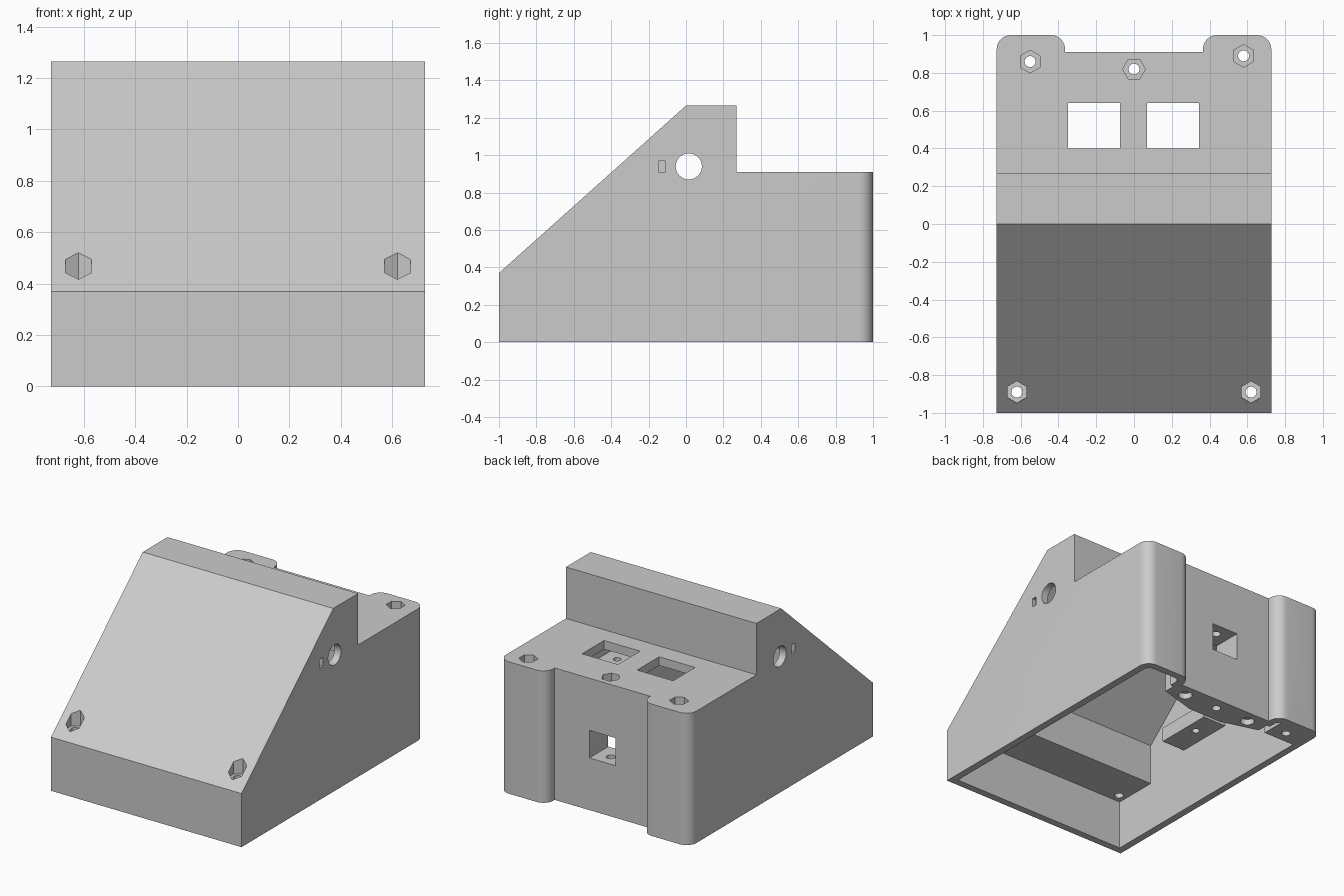
import bpy, bmesh, math
from mathutils import Matrix, Vector

cube = bpy.data.objects.get("Cube")
if cube:
    bpy.data.objects.remove(cube, do_unlink=True)

grey = bpy.data.materials.new("light_grey")
grey.use_nodes = True
grey.diffuse_color = (0.6, 0.6, 0.6, 1)
grey.node_tree.nodes["Principled BSDF"].inputs["Base Color"].default_value = (0.6, 0.6, 0.6, 1)


def prism(name, points, lo, hi, axis="z"):
    """Extrude a 2D outline along z (points are x, y) or along x (points are y, z)."""
    bm = bmesh.new()
    place = (lambda a, b: (a, b, lo)) if axis == "z" else (lambda a, b: (lo, a, b))
    face = bm.faces.new([bm.verts.new(place(a, b)) for a, b in points])
    new = bmesh.ops.extrude_face_region(bm, geom=[face])["geom"]
    shift = Vector((0, 0, hi - lo)) if axis == "z" else Vector((hi - lo, 0, 0))
    bmesh.ops.translate(bm, vec=shift, verts=[g for g in new if isinstance(g, bmesh.types.BMVert)])
    bmesh.ops.recalc_face_normals(bm, faces=bm.faces)
    mesh = bpy.data.meshes.new(name)
    bm.to_mesh(mesh)
    bm.free()
    mesh.materials.append(grey)
    obj = bpy.data.objects.new(name, mesh)
    bpy.context.collection.objects.link(obj)
    return obj


def box(name, x0, x1, y0, y1, z0, z1):
    return prism(name, [(x0, y0), (x1, y0), (x1, y1), (x0, y1)], z0, z1)


def disc(a, b, r, n=24, turn=0.0):
    return [(a + r * math.cos(turn + math.tau * i / n),
             b + r * math.sin(turn + math.tau * i / n)) for i in range(n)]


def combine(target, tool, operation="DIFFERENCE"):
    mod = target.modifiers.new("bool", "BOOLEAN")
    mod.operation, mod.solver, mod.object = operation, "EXACT", tool
    bpy.context.view_layer.objects.active = target
    bpy.ops.object.modifier_apply(modifier=mod.name)
    bpy.data.objects.remove(tool, do_unlink=True)


def rounded(cx, cy, r, start):
    """Quarter arc around a centre, counterclockwise from a start angle in degrees."""
    return [(cx + r * math.cos(math.radians(start + a)),
             cy + r * math.sin(math.radians(start + a))) for a in range(0, 91, 10)]


def plan(w, back, notch, notch_y, front, r):
    """Footprint with two rounded rear tabs either side of a shallow notch."""
    right = rounded(w - r, back - r, r, 0) + rounded(notch + r, back - r, r, 90)
    right = [(w, front)] + right + [(notch, notch_y)]
    return right + [(-x, y) for x, y in reversed(right)]


# Outer shell: side profile trimmed by the footprint
W = 0.727
body = prism("enclosure", [(-1, 0), (1, 0), (1, 0.91), (0.27, 0.91), (0.27, 1.265),
                           (0, 1.265), (-1, 0.37)], -W, W, "x")
combine(body, prism("footprint", plan(W, 1, 0.365, 0.91, -1.1, 0.075), -0.1, 1.5), "INTERSECT")

# Hollow interior, open at the bottom, with a raised step behind the front
cavity = prism("cavity", [(-0.95, -0.1), (0.96, -0.1), (0.96, 0.85), (0.215, 0.85), (0.215, 1.205),
                          (0.02, 1.205), (-0.64, 0.62), (-0.64, 0.34), (-0.95, 0.34)],
               -0.68, 0.68, "x")
combine(cavity, prism("inner_plan", plan(0.677, 0.95, 0.415, 0.86, -1.1, 0.04), -0.2, 1.5), "INTERSECT")

# Solid parts kept inside the cavity: cable block, rear bosses, side shelves
combine(cavity, prism("cable_block", [(-0.39, 0.78), (-0.13, 0.705), (0.13, 0.705), (0.39, 0.78),
                                      (0.39, 1.1), (-0.39, 1.1)], 0, 1))
combine(cavity, box("tall_boss", -0.8, -0.44, 0.78, 1.1, 0, 1))
combine(cavity, box("short_boss", 0.47, 0.8, 0.78, 1.1, 0.6, 1))
for s in (-1, 1):
    xs = sorted((s * 0.5, s * 0.8))
    combine(cavity, box("shelf", xs[0], xs[1], -0.31, 0.1, 0.44, 0.54))
combine(body, cavity)

# Screw holes with hexagonal nut pockets: x, y, radius, pocket floor, turn
for x, y, r, floor, turn in ((-0.62, -0.89, 0.058, 0.41, 30), (0.62, -0.89, 0.058, 0.41, 30),
                             (-0.55, 0.86, 0.06, 0.85, 30), (0.58, 0.89, 0.06, 0.85, 30),
                             (0, 0.82, 0.06, 0.85, 0)):
    combine(body, prism("nut_pocket", disc(x, y, r, 6, math.radians(turn)), floor, 1.4))
    combine(body, prism("screw_hole", disc(x, y, 0.029), -0.1, 1.4))

# Two deck windows and the rear cable opening
for x0, x1 in ((-0.35, -0.075), (0.07, 0.345)):
    combine(body, box("window", x0, x1, 0.4, 0.64, 0.7, 1))
combine(body, box("cable_opening", -0.1, 0.1, 0.6, 1.1, 0.36, 0.55))

# Mirrored details: side hole and key slot, clamp sockets, shelf holes
for s in (-1, 1):
    lo, hi = sorted((s * 0.6, s * 0.8))
    combine(body, prism("side_hole", disc(0.015, 0.94, 0.07, 32), lo, hi, "x"))
    lo, hi = sorted((s * 0.7, s * 0.8))
    combine(body, box("key_slot", lo, hi, -0.148, -0.11, 0.91, 0.97))
    combine(body, prism("clamp_socket", disc(s * 0.26, 0.82, 0.045), -0.1, 0.04))
    combine(body, prism("clamp_hole", disc(s * 0.26, 0.82, 0.024), -0.1, 0.25))
    combine(body, prism("shelf_hole", disc(s * 0.575, -0.07, 0.025), 0.4, 0.6))

# Smooth the rounded corners and bores, keep machined edges crisp
bpy.ops.object.select_all(action="DESELECT")
body.select_set(True)
bpy.context.view_layer.objects.active = body
bpy.ops.object.shade_smooth_by_angle(angle=math.radians(25))
